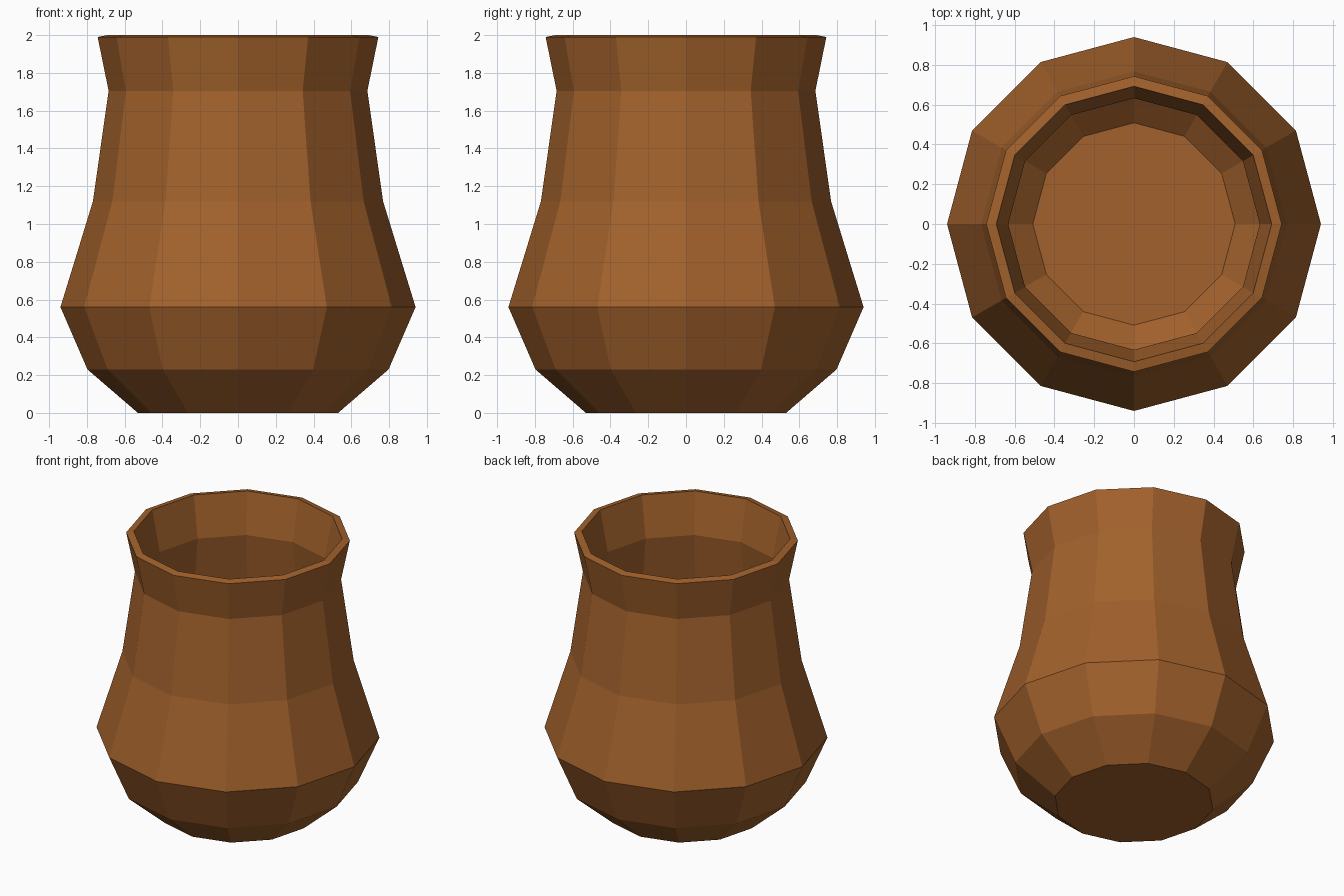
import bpy, bmesh
from math import cos, sin, pi

if "Cube" in bpy.data.objects:
    bpy.data.objects.remove(bpy.data.objects["Cube"])

SIDES = 12
# outer profile of the pot: (radius, height)
PROFILE = [(0.53, 0.0), (0.797, 0.23), (0.94, 0.56), (0.768, 1.12),
           (0.685, 1.705), (0.743, 1.99)]

# lathe the outer skin with a closed base
bm = bmesh.new()
rings = [[bm.verts.new((r * cos(2 * pi * i / SIDES), r * sin(2 * pi * i / SIDES), z))
          for i in range(SIDES)] for r, z in PROFILE]
bm.faces.new(rings[0][::-1])
for low, high in zip(rings, rings[1:]):
    for i in range(SIDES):
        j = (i + 1) % SIDES
        bm.faces.new((low[i], low[j], high[j], high[i]))
mesh = bpy.data.meshes.new("clay_pot")
bm.to_mesh(mesh)
bm.free()
pot = bpy.data.objects.new("clay_pot", mesh)
bpy.context.collection.objects.link(pot)

# wall thickness, inwards
wall = pot.modifiers.new("wall", 'SOLIDIFY')
wall.thickness = 0.05
wall.offset = -1
wall.use_even_offset = True

# brown clay
clay = bpy.data.materials.new("brown_clay")
clay.diffuse_color = (0.36, 0.12, 0.025, 1)
clay.use_nodes = True
clay.node_tree.nodes["Principled BSDF"].inputs["Base Color"].default_value = clay.diffuse_color
mesh.materials.append(clay)
